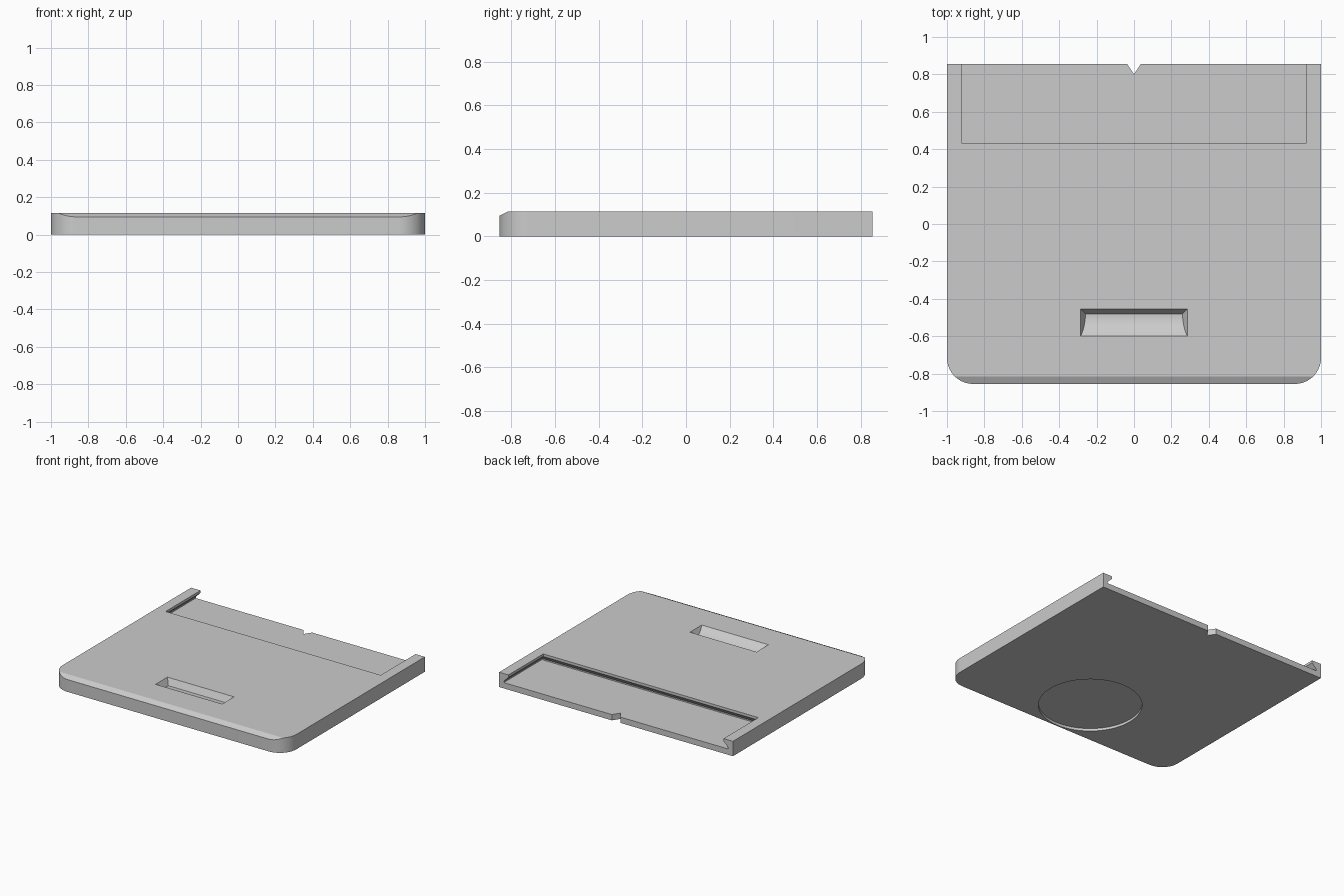
import bpy, bmesh
from math import sin, cos, pi

cube = bpy.data.objects.get("Cube")
if cube:
    bpy.data.objects.remove(cube, do_unlink=True)

TOP = 0.115
HALF_Y = 0.855

grey = bpy.data.materials.new("matte_grey")
grey.use_nodes = True
grey.diffuse_color = (0.6, 0.6, 0.6, 1)
grey.node_tree.nodes["Principled BSDF"].inputs["Base Color"].default_value = (0.6, 0.6, 0.6, 1)


def loft(name, rings):
    """Closed solid through equal-sized rings of points, capped at both ends."""
    bm = bmesh.new()
    loops = [[bm.verts.new(p) for p in ring] for ring in rings]
    n = len(loops[0])
    for a, b in zip(loops, loops[1:]):
        for i in range(n):
            j = (i + 1) % n
            bm.faces.new((a[i], a[j], b[j], b[i]))
    bm.faces.new(loops[0])
    bm.faces.new(loops[-1])
    bmesh.ops.recalc_face_normals(bm, faces=bm.faces)
    mesh = bpy.data.meshes.new(name)
    bm.to_mesh(mesh)
    bm.free()
    obj = bpy.data.objects.new(name, mesh)
    bpy.context.collection.objects.link(obj)
    mesh.materials.append(grey)
    return obj


def prism(name, outline, z0, z1):
    return loft(name, [[(x, y, z) for x, y in outline] for z in (z0, z1)])


def box_ring(half_x, y0, y1, z):
    return [(-half_x, y0, z), (half_x, y0, z), (half_x, y1, z), (-half_x, y1, z)]


def arc(cx, cy, r, start, end, steps):
    return [(cx + r * cos(start + (end - start) * i / steps),
             cy + r * sin(start + (end - start) * i / steps)) for i in range(steps + 1)]


# Slab with rounded front corners
R = 0.14
outline = [(1, HALF_Y), (-1, HALF_Y)]
outline += arc(-1 + R, -HALF_Y + R, R, pi, 1.5 * pi, 16)
outline += arc(1 - R, -HALF_Y + R, R, 1.5 * pi, 2 * pi, 16)
plate = prism("cover_plate", outline, 0, TOP)

# Straight bevel along the front top edge
wedge = [(-0.935, 0.055), (-0.775, 0.135), (-0.935, 0.135)]
front_bevel = loft("front_bevel_cutter", [[(x, y, z) for y, z in wedge] for x in (-1.2, 1.2)])

# Rear pocket, open at the back, undercut below its lip
steps = [(0, 0.2), (0, 0.095), (0.04, 0.055), (0.04, 0.045)]
rear_pocket = loft("rear_pocket_cutter",
                   [box_ring(0.92 + o, 0.43 - o, 1.0, z) for o, z in steps])

# Small V notch in the rear edge
notch = prism("notch_cutter", [(0, 0.80), (0.073, 0.91), (-0.073, 0.91)], -0.1, 0.3)

# Finger scoop with slanted ends and a curved front ramp
rings = []
for i in range(13):
    u = 1.15 * (1 - i / 12)
    t = 1 - u * u
    rings.append(box_ring(0.285 - 0.025 * t, -0.487 - 0.113 * u,
                          -0.455 - 0.025 * t, TOP - 0.05 * t))
scoop = loft("finger_scoop_cutter", rings)

# Shallow round recess underneath
disc = prism("round_recess_cutter", arc(0, -0.48, 0.365, 0, 2 * pi, 64)[:-1], -0.1, 0.02)

# Cut everything out of the slab
bpy.ops.object.select_all(action='DESELECT')
bpy.context.view_layer.objects.active = plate
plate.select_set(True)
for cutter in (front_bevel, rear_pocket, notch, scoop, disc):
    cutter.hide_render = True
    mod = plate.modifiers.new(cutter.name, 'BOOLEAN')
    mod.operation = 'DIFFERENCE'
    mod.solver = 'EXACT'
    mod.object = cutter
    bpy.ops.object.modifier_apply(modifier=mod.name)
    bpy.data.objects.remove(cutter, do_unlink=True)

bpy.ops.object.shade_smooth_by_angle(angle=0.4)
